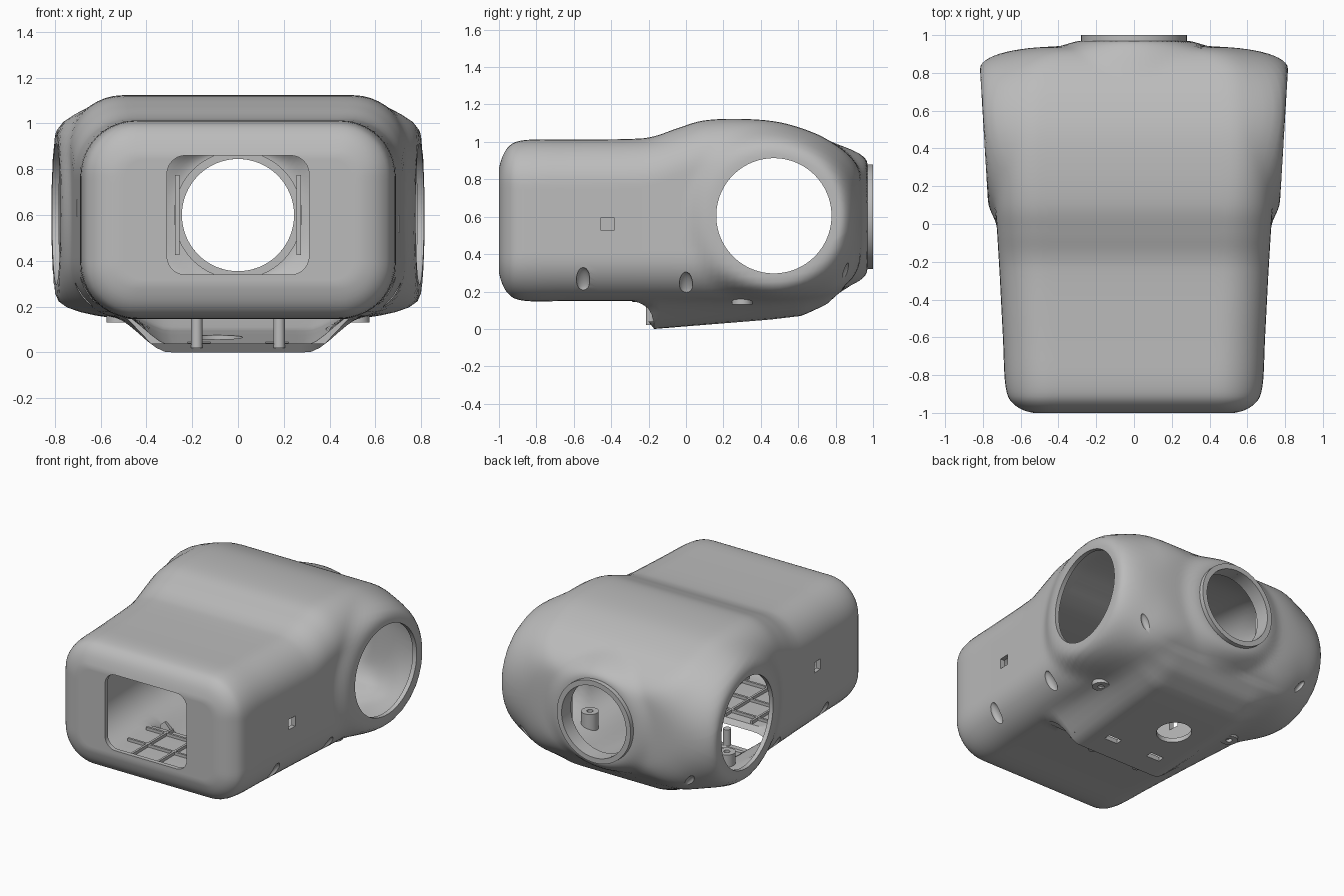
import bpy, bmesh, math
from mathutils import Matrix, Vector

old = bpy.data.objects.get("Cube")
if old:
    bpy.data.objects.remove(old, do_unlink=True)

grey = bpy.data.materials.new("plain_grey")
grey.use_nodes = True
grey.diffuse_color = (0.5, 0.5, 0.5, 1)
grey.node_tree.nodes["Principled BSDF"].inputs["Base Color"].default_value = (0.5, 0.5, 0.5, 1)


def make(name, bm):
    bmesh.ops.recalc_face_normals(bm, faces=bm.faces)
    me = bpy.data.meshes.new(name)
    bm.to_mesh(me)
    bm.free()
    ob = bpy.data.objects.new(name, me)
    bpy.context.collection.objects.link(ob)
    me.materials.append(grey)
    return ob


def activate(ob):
    bpy.ops.object.select_all(action='DESELECT')
    ob.select_set(True)
    bpy.context.view_layer.objects.active = ob


def smooth(ob):
    activate(ob)
    bpy.ops.object.shade_smooth_by_angle(angle=math.radians(35))


def ramp(a, b, v):
    t = min(1, max(0, (v - a) / (b - a)))
    return t * t * (3 - 2 * t)


def box(bm, loc, size):
    bmesh.ops.create_cube(bm, size=1, matrix=Matrix.Translation(loc) @ Matrix.Diagonal((*size, 1)))


def cyl(bm, loc, r, depth, axis='Z', caps=True, seg=64):
    rot = {'X': Matrix.Rotation(math.pi / 2, 4, 'Y'), 'Y': Matrix.Rotation(math.pi / 2, 4, 'X'),
           'Z': Matrix()}[axis]
    bmesh.ops.create_cone(bm, cap_ends=caps, segments=seg, radius1=r, radius2=r, depth=depth,
                          matrix=Matrix.Translation(loc) @ rot)


def rounded(w, top, bot, r, n=10, nh=24, nv=16):
    """Rounded rectangle outline as (x, z) points."""
    pts = []
    corners = [(w - r, top - r, 0), (r - w, top - r, 1), (r - w, bot + r, 2), (w - r, bot + r, 3)]
    for i, (cx, cz, q) in enumerate(corners):
        arc = [Vector((cx + r * math.cos(a), cz + r * math.sin(a)))
               for a in [(q + k / n) * math.pi / 2 for k in range(n + 1)]]
        pts += arc
        nx, nz, nq = corners[(i + 1) % 4]
        a = nq * math.pi / 2
        end = Vector((nx + r * math.cos(a), nz + r * math.sin(a)))
        m = nh if i % 2 == 0 else nv
        pts += [arc[-1].lerp(end, k / m) for k in range(1, m)]
    return pts


# Stations along the housing: y, half width, top, bottom, corner radius
stations = [
    (-1, .02, .62, .58, .01), (-1, .35, .78, .40, .06), (-1, .53, .86, .30, .10),
    (-.955, .635, .967, .193, .19), (-.86, .68, 1.01, .15, .24), (-.6, .694, 1.012, .15, .24),
    (-.29, .71, 1.016, .15, .24), (-.17, .717, 1.03, .15, .24), (-.04, .725, 1.075, .15, .24),
    (.1, .735, 1.115, .15, .24), (.3, .745, 1.123, .15, .24), (.5, .755, 1.105, .15, .25),
    (.68, .755, 1.05, .165, .26), (.8, .74, .985, .2, .27), (.88, .68, .92, .26, .27),
    (.925, .58, .85, .34, .24), (.94, .42, .76, .44, .15), (.94, .25, .68, .52, .07),
    (.94, .02, .62, .58, .01)]
belly = [(-.29, .15), (-.17, 0), (.45, .05), (.62, .07), (.75, .13), (.85, .22)]


def catmull(i, t):
    p = [stations[min(max(i + k, 0), len(stations) - 1)] for k in (-1, 0, 1, 2)]
    return [b + .5 * t * (c - a + t * (2 * a - 5 * b + 4 * c - d + t * (3 * (b - c) + d - a)))
            for a, b, c, d in zip(*p)]


def belly_z(y, bot):
    for (y0, z0), (y1, z1) in zip(belly, belly[1:]):
        if y0 <= y <= y1:
            return min(bot, z0 + (z1 - z0) * (y - y0) / (y1 - y0))
    return bot


def shape(x, y, z, bot):
    """Add the belly, the flat side bosses and the rear boss."""
    if z < .42:
        z -= (bot - belly_z(y, bot)) * (1 - ramp(.3, .55, abs(x)))
    s = (1 - ramp(.35, .49, math.hypot(y - .47, z - .6))) * ramp(.48, .66, abs(x))
    x += s * (math.copysign(.775 + .06 * (y - .15), x) - x)
    if y > .7:
        y += (1 - ramp(.28, .41, math.hypot(x, z - .6))) * (.97 - y)
    return x, y, z


# Housing skin, lofted front to back
bm = bmesh.new()
rings, SUB = [], 5
for i in range(len(stations) - 1):
    for k in range(SUB + (i == len(stations) - 2)):
        y, w, top, bot, r = catmull(i, k / SUB)
        y = max(-1, y)
        rings.append([bm.verts.new(shape(x, y, z, bot)) for x, z in rounded(w, top, bot, r)])
for a, b in zip(rings, rings[1:]):
    for j in range(len(a)):
        k = (j + 1) % len(a)
        bm.faces.new((a[j], a[k], b[k], b[j]))
bm.faces.new(rings[0])
bm.faces.new(rings[-1])
housing = make("housing", bm)
wall = housing.modifiers.new("wall", 'SOLIDIFY')
wall.thickness = .03
wall.offset = -1

# Cutter for every opening
bm = bmesh.new()
outline = rounded(.31, .86, .34, .08)
ends = [[bm.verts.new((x, y, z)) for x, z in outline] for y in (-1.2, -.8)]
for j in range(len(outline)):
    k = (j + 1) % len(outline)
    bm.faces.new((ends[0][j], ends[0][k], ends[1][k], ends[1][j]))
for e in ends:
    bm.faces.new(e)
cyl(bm, (0, .47, .605), .308, 2, 'X', seg=96)
cyl(bm, (0, 1.05, .6), .245, .4, 'Y', seg=96)
cyl(bm, (-.09, .28, .02), .11, .16)
slot = [(-.48, .145), (.48, .145), (.38, .04), (-.38, .04)]
ends = [[bm.verts.new((x, y, z)) for x, z in slot] for y in (-.36, -.12)]
for j in range(4):
    k = (j + 1) % 4
    bm.faces.new((ends[0][j], ends[0][k], ends[1][k], ends[1][j]))
for e in ends:
    bm.faces.new(e)
for s in (-1, 1):
    box(bm, (s * .17, 0, .01), (.1, .045, .1))
    box(bm, (s * .71, -.42, .595 - s * .035), (.1, .07, .07))
    for x, y, z in ((.657, -.55, .265), (.674, 0, .24), (.62, .87, .29)):
        bmesh.ops.create_uvsphere(
            bm, u_segments=20, v_segments=12, radius=1,
            matrix=Matrix.Translation((s * x, y, z)) @ Matrix.Rotation(s * .57, 4, 'Y')
            @ Matrix.Diagonal((.025, .036, .075, 1)))
cutter = make("opening_cutter", bm)
cutter.hide_render = True
cut = housing.modifiers.new("openings", 'BOOLEAN')
cut.operation = 'DIFFERENCE'
cut.solver = 'EXACT'
cut.object = cutter
activate(housing)
for m in ("wall", "openings"):
    bpy.ops.object.modifier_apply(modifier=m)
bpy.data.objects.remove(cutter, do_unlink=True)
smooth(housing)


def tube(name, loc, r, depth, axis, thick):
    bm = bmesh.new()
    cyl(bm, loc, r, depth, axis, caps=False)
    ob = make(name, bm)
    mod = ob.modifiers.new("wall", 'SOLIDIFY')
    mod.thickness = thick
    mod.offset = -1
    activate(ob)
    bpy.ops.object.modifier_apply(modifier="wall")
    smooth(ob)


# Rear collar and interior screw posts
tube("rear_collar", (0, .95, .6), .28, .1, 'Y', .035)
for side, s in (("left", 1), ("right", -1)):
    tube(side + "_screw_post", (s * .52, .3, .2), .055, .14, 'Z', .035)
    bm = bmesh.new()
    cyl(bm, (s * .18, -.19, .085), .025, .13, seg=24)
    smooth(make(side + "_slot_post", bm))
    bm = bmesh.new()
    box(bm, (s * .265, .9, .6), (.02, .06, .35))
    make(side + "_rear_rail", bm)

# Raised ribs on the floor
bm = bmesh.new()
for x in (-.3, -.1, .1, .3):
    box(bm, (x, -.55, .185), (.015, .54, .03))
for y in (-.75, -.55, -.35):
    box(bm, (0, y, .185), (.9, .015, .03))
make("floor_ribs", bm)
